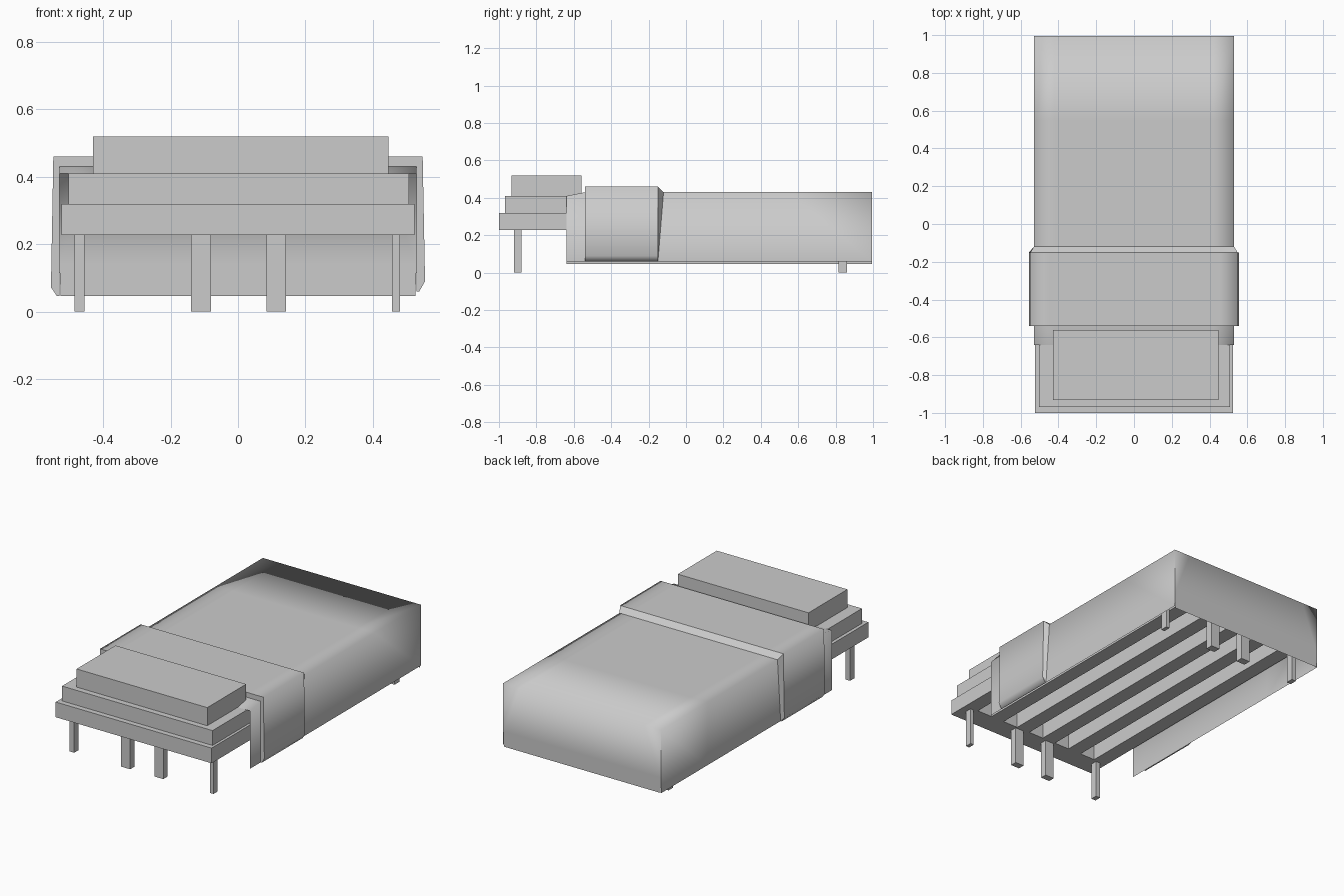
import bpy, bmesh

if "Cube" in bpy.data.objects:
    bpy.data.objects.remove(bpy.data.objects["Cube"])


def mesh_object(name, verts, faces, smooth=False):
    me = bpy.data.meshes.new(name)
    me.from_pydata(verts, [], faces)
    bm = bmesh.new()
    bm.from_mesh(me)
    bmesh.ops.remove_doubles(bm, verts=bm.verts, dist=1e-5)
    bmesh.ops.recalc_face_normals(bm, faces=bm.faces)
    bm.to_mesh(me)
    bm.free()
    for p in me.polygons:
        p.use_smooth = smooth
    ob = bpy.data.objects.new(name, me)
    bpy.context.collection.objects.link(ob)
    return ob


def box(name, x0, x1, y0, y1, z0, z1):
    verts = [(x, y, z) for x in (x0, x1) for y in (y0, y1) for z in (z0, z1)]
    faces = [(0, 1, 3, 2), (4, 6, 7, 5), (0, 4, 5, 1),
             (2, 3, 7, 6), (0, 2, 6, 4), (1, 5, 7, 3)]
    return mesh_object(name, verts, faces)


def loft(name, sections, smooth=False, extra=()):
    """Skin cross-sections of equal point count; extra faces are point lists."""
    quads = [(a[j], a[j + 1], b[j + 1], b[j])
             for a, b in zip(sections, sections[1:]) for j in range(len(a) - 1)]
    verts, faces = [], []
    for quad in quads + list(extra):
        pts = list(dict.fromkeys(quad))
        if len(pts) > 2:
            faces.append(tuple(range(len(verts), len(verts) + len(pts))))
            verts += pts
    return mesh_object(name, verts, faces, smooth)


# Bed frame: end rails joined by lengthwise slats
Z0, Z1 = 0.228, 0.32
box("front_rail", -0.523, 0.523, -1.0, -0.87, Z0, Z1)
box("back_rail", -0.523, 0.523, 0.85, 0.98, Z0, Z1)
SLATS, WIDTH = 6, 0.09
for i in range(SLATS):
    x = -0.523 + i * (1.046 - WIDTH) / (SLATS - 1)
    box(f"frame_slat_{i}", x, x + WIDTH, -0.87, 0.85, Z0, Z1)

# Legs
for end, y0, y1 in (("front", -0.92, -0.88), ("back", 0.815, 0.86)):
    for i, (x0, x1) in enumerate(((-0.485, -0.455), (-0.14, -0.08),
                                  (0.085, 0.143), (0.457, 0.48))):
        box(f"{end}_leg_{i}", x0, x1, y0, y1, 0, Z0)

# Mattress and pillow
box("mattress", -0.503, 0.507, -0.968, 0.96, 0.32, 0.41)
box("pillow", -0.43, 0.447, -0.933, -0.56, 0.41, 0.52)

# Blanket: thin smooth sheet draped over three sides, open at the head
LEFT, RIGHT = 0.047, 0.06     # hem heights


def drape(y, top):
    return [(-0.53, y, LEFT), (-0.53, y, top), (-0.42, y, top),
            (0.42, y, top), (0.53, y, top), (0.53, y, RIGHT)]


END = 0.995
foot = drape(END, 0.43)
# The foot flap is only joined to the side flaps above the hem slits
flap = [(-0.526, END, LEFT), (-0.53, END, 0.14)] + foot[1:5] \
    + [(0.53, END, 0.14), (0.526, END, LEFT)]
loft("blanket", [drape(-0.64, 0.41), drape(-0.54, 0.43), drape(-0.12, 0.43),
                 drape(0.55, 0.43), foot], smooth=True, extra=[flap])

# Turned-down fold: raised band over the blanket with a sloping rear edge
def fold(y):
    return [(-0.53, y, LEFT), (-0.538, y, LEFT), (-0.555, y, LEFT + 0.025),
            (-0.548, y, 0.46), (-0.45, y, 0.46), (0.45, y, 0.46),
            (0.548, y, 0.46), (0.555, y, RIGHT + 0.03),
            (0.538, y, RIGHT), (0.53, y, RIGHT)]


def under(y_low, y_top):
    return [(-0.53, y_low, LEFT)] * 3 \
        + [(x, y_top, 0.43) for x in (-0.53, -0.45, 0.45, 0.53)] \
        + [(0.53, y_low, RIGHT)] * 3


loft("fold_front_edge", [under(-0.54, -0.54), fold(-0.54)])
loft("fold_band", [fold(-0.54), fold(-0.15)], smooth=True)
loft("fold_rear_edge", [fold(-0.15), under(-0.15, -0.12)])
